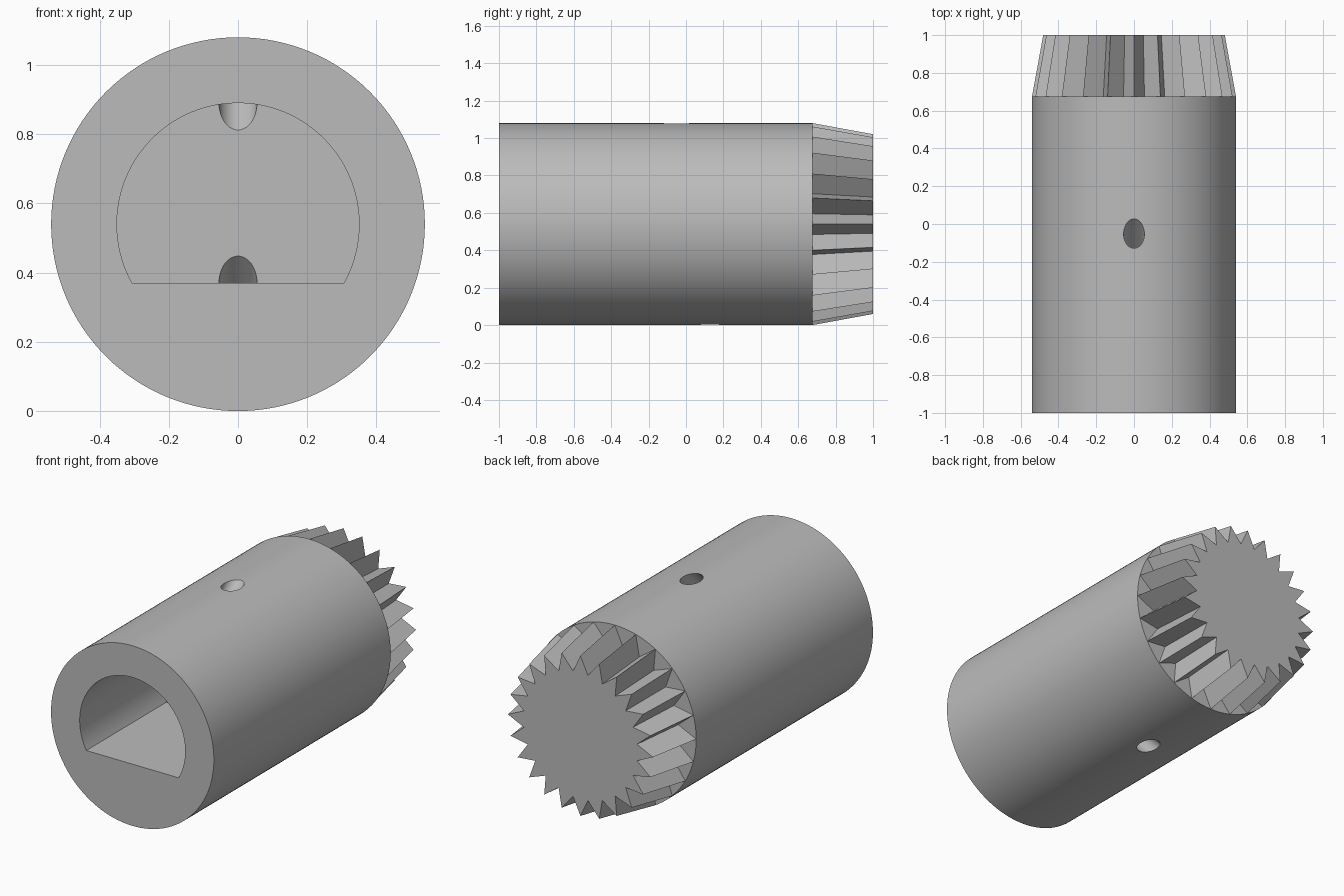
import bpy, bmesh, math
from mathutils import Vector

if "Cube" in bpy.data.objects:
    bpy.data.objects.remove(bpy.data.objects["Cube"], do_unlink=True)

R = 0.54            # body radius, also the height of the axis
FRONT, SHOULDER, BACK = -1.0, 0.675, 1.0
BORE_R, BORE_END, FLAT_Z = 0.35, -0.24, 0.37
TEETH = 24

steel = bpy.data.materials.new("grey steel")
steel.use_nodes = True
grey = (0.5, 0.5, 0.5, 1)
steel.diffuse_color = grey
steel.node_tree.nodes["Principled BSDF"].inputs["Base Color"].default_value = grey


def circle(radius, count, start=0.0, end=math.tau, closed=True):
    """Points (x, z) of an arc around the body axis."""
    steps = count if closed else count - 1
    angles = [start + (end - start) * i / steps for i in range(count)]
    return [(radius * math.cos(a), radius * math.sin(a)) for a in angles]


def loft(name, profile, y0, y1, end_scale=1.0):
    """Extrude a profile along y, scaling its far end about the axis."""
    bm = bmesh.new()
    rings = [[bm.verts.new((x * s, y, R + z * s)) for x, z in profile]
             for y, s in ((y0, 1.0), (y1, end_scale))]
    n = len(profile)
    for i in range(n):
        j = (i + 1) % n
        bm.faces.new((rings[0][i], rings[0][j], rings[1][j], rings[1][i]))
    for ring in rings:
        bm.faces.new(ring)
    bmesh.ops.recalc_face_normals(bm, faces=bm.faces)
    return finish(name, bm)


def finish(name, bm):
    mesh = bpy.data.meshes.new(name)
    bm.to_mesh(mesh)
    bm.free()
    mesh.materials.append(steel)
    obj = bpy.data.objects.new(name, mesh)
    bpy.context.collection.objects.link(obj)
    return obj


def rod(name, start, direction, length, radius):
    """Round cutter running from a point along a direction."""
    d = Vector(direction).normalized()
    bm = bmesh.new()
    bmesh.ops.create_cone(bm, cap_ends=True, segments=48, radius1=radius,
                          radius2=radius, depth=length)
    bmesh.ops.rotate(bm, verts=bm.verts, matrix=d.to_track_quat("Z", "Y").to_matrix())
    bmesh.ops.translate(bm, verts=bm.verts, vec=Vector(start) + d * length / 2)
    return finish(name, bm)


def cut(target, cutter):
    mod = target.modifiers.new(cutter.name, "BOOLEAN")
    mod.operation, mod.solver, mod.object = "DIFFERENCE", "EXACT", cutter
    cutter.hide_render = True
    bpy.context.view_layer.objects.active = target
    bpy.ops.object.modifier_apply(modifier=mod.name)
    bpy.data.objects.remove(cutter, do_unlink=True)


# Round body
body = loft("body", circle(R, 128), FRONT, SHOULDER)

# D-shaped blind bore in the front
a = math.asin((FLAT_Z - R) / BORE_R)
d_profile = circle(BORE_R, 80, a, math.pi - a, closed=False)
cut(body, loft("bore_cutter", d_profile, FRONT - 0.1, BORE_END))

# Slanted vents from the bore's end corners to the top and bottom of the body
for name, z, side in (("top_vent_cutter", R + BORE_R, 1), ("bottom_vent_cutter", FLAT_Z, -1)):
    lead = 0.1
    cut(body, rod(name, (0, BORE_END - lead, z - side * lead), (0, 1, side), 0.9, 0.055))

# Tapered ring of sharp teeth at the back
tooth_profile = []
for i in range(TEETH * 2):
    r = R if i % 2 == 0 else 0.425
    t = math.pi * i / TEETH
    tooth_profile.append((r * math.cos(t), r * math.sin(t)))
loft("toothed_end", tooth_profile, SHOULDER, BACK, end_scale=0.89)

# Smooth the round walls, keeping the edges crisp
bpy.ops.object.select_all(action="DESELECT")
body.select_set(True)
bpy.context.view_layer.objects.active = body
bpy.ops.object.shade_smooth_by_angle(angle=math.radians(30))
